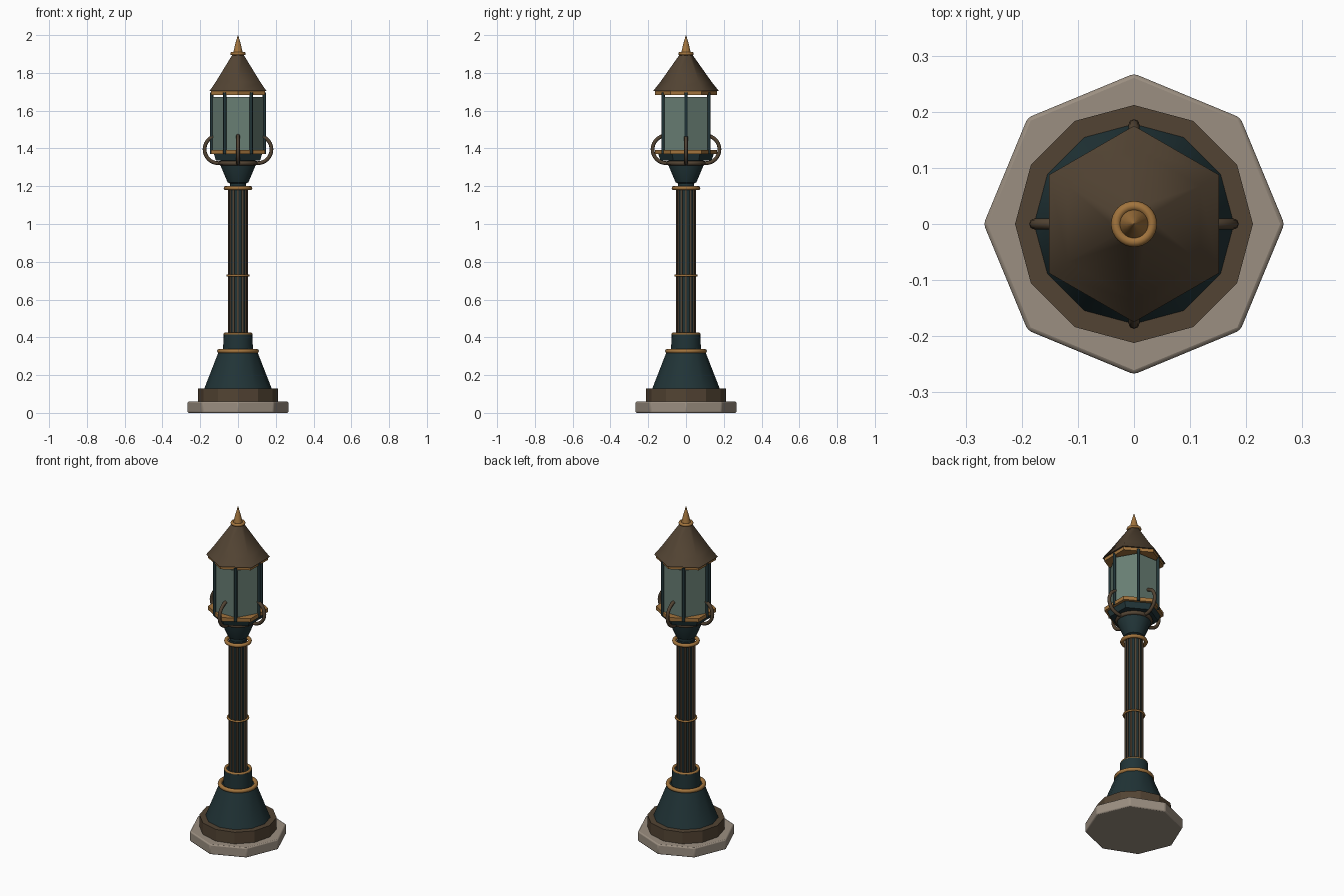
import bpy
import bmesh
import math

if "Cube" in bpy.data.objects:
    bpy.data.objects.remove(bpy.data.objects["Cube"])


def material(name, rgb):
    m = bpy.data.materials.new(name)
    m.diffuse_color = (*rgb, 1)
    m.use_nodes = True
    m.node_tree.nodes["Principled BSDF"].inputs["Base Color"].default_value = m.diffuse_color
    return m


STONE = material("warm_stone", (0.33, 0.275, 0.22))
BRONZE = material("dark_bronze", (0.085, 0.057, 0.033))
TEAL = material("dark_teal_iron", (0.015, 0.034, 0.038))
GOLD = material("aged_gold", (0.36, 0.175, 0.047))
GLASS = material("green_glass", (0.14, 0.21, 0.175))


def finish(bm, name, mat, angle):
    bmesh.ops.recalc_face_normals(bm, faces=bm.faces)
    me = bpy.data.meshes.new(name)
    bm.to_mesh(me)
    bm.free()
    me.materials.append(mat)
    ob = bpy.data.objects.new(name, me)
    bpy.context.collection.objects.link(ob)
    if angle:
        bpy.ops.object.select_all(action='DESELECT')
        ob.select_set(True)
        bpy.context.view_layer.objects.active = ob
        bpy.ops.object.shade_smooth_by_angle(angle=math.radians(angle))
    return ob


def lathe(name, mat, profile, sides, start=0, angle=40, at=(0, 0)):
    """Closed solid from (radius, z) pairs, bottom to top."""
    bm = bmesh.new()
    rings = []
    for r, z in profile:
        rings.append([bm.verts.new((
            at[0] + r * math.cos(math.radians(start) + math.tau * i / sides),
            at[1] + r * math.sin(math.radians(start) + math.tau * i / sides), z))
            for i in range(sides)])
    for a, b in zip(rings, rings[1:]):
        for i in range(sides):
            j = (i + 1) % sides
            bm.faces.new((a[i], a[j], b[j], b[i]))
    bm.faces.new(rings[0])
    bm.faces.new(rings[-1])
    return finish(bm, name, mat, angle)


def tube(name, mat, centres, closed, radius, sides=8):
    """Round tube along (outward, z, heading, spin) stations."""
    bm = bmesh.new()
    rings = []
    for c, u, v in centres:
        rings.append([bm.verts.new([
            c[k] + radius * (math.cos(math.tau * i / sides) * u[k]
                             + math.sin(math.tau * i / sides) * v[k])
            for k in range(3)]) for i in range(sides)])
    pairs = list(zip(rings, rings[1:]))
    if closed:
        pairs.append((rings[-1], rings[0]))
    for a, b in pairs:
        for i in range(sides):
            j = (i + 1) % sides
            bm.faces.new((a[i], a[j], b[j], b[i]))
    if not closed:
        bm.faces.new(rings[0])
        bm.faces.new(rings[-1])
    return finish(bm, name, mat, 60)


def ring(name, mat, z, major, minor, segments=32):
    stations = []
    for i in range(segments):
        c, s = math.cos(math.tau * i / segments), math.sin(math.tau * i / segments)
        stations.append(((major * c, major * s, z), (c, s, 0), (0, 0, 1)))
    tube(name, mat, stations, True, minor)


# Stepped base
slab = lathe("stone_slab", STONE, [(0.268, 0), (0.268, 0.06)], 8, angle=30)
bevel = slab.modifiers.new("soft_edges", 'BEVEL')
bevel.width = 0.007
bevel.segments = 2
lathe("bronze_plinth", BRONZE, [(0.212, 0.055), (0.212, 0.13)], 12, angle=0)
lathe("flared_base", TEAL, [(0.178, 0.13), (0.102, 0.325)], 12)
ring("base_ring", GOLD, 0.327, 0.099, 0.012)
lathe("base_collar", TEAL, [(0.079, 0.32), (0.077, 0.415)], 20)
ring("collar_ring", GOLD, 0.417, 0.069, 0.008)

# Ribbed column
lathe("column_core", TEAL, [(0.046, 0.4), (0.046, 1.2)], 24)
for i in range(12):
    a = math.tau * i / 12
    lathe("column_rib", BRONZE, [(0.006, 0.41), (0.006, 1.19)], 8,
          angle=60, at=(0.047 * math.cos(a), 0.047 * math.sin(a)))
ring("column_middle_ring", GOLD, 0.727, 0.056, 0.006)
ring("column_top_ring", GOLD, 1.19, 0.065, 0.011)

# Cup carrying the lantern
lathe("lantern_cup", TEAL, [(0.043, 1.19), (0.043, 1.215), (0.055, 1.22),
                            (0.093, 1.31), (0.093, 1.345)], 16)
ring("cup_ring", BRONZE, 1.322, 0.092, 0.012)
lathe("lantern_floor", TEAL, [(0.135, 1.335), (0.148, 1.375)], 6, start=30, angle=0)
lathe("lower_band", GOLD, [(0.165, 1.37), (0.165, 1.392)], 6, start=30, angle=0)

# Glass and corner posts
lathe("glass_panes", GLASS, [(0.138, 1.38), (0.138, 1.673)], 6, angle=0)
for i in range(6):
    a = math.tau * i / 6
    lathe("corner_post", TEAL, [(0.009, 1.37), (0.009, 1.695)], 8, angle=60,
          at=(0.14 * math.cos(a), 0.14 * math.sin(a)))

# Curved brackets on four sides
for side in range(4):
    h = math.tau * side / 4
    d, w = (math.cos(h), math.sin(h), 0), (-math.sin(h), math.cos(h), 0)
    stations = []
    for i in range(21):
        t = math.radians(-115 + 230 * i / 20)
        out = 0.104 + 0.073 * math.cos(t)
        stations.append((
            (d[0] * out, d[1] * out, 1.395 + 0.073 * math.sin(t)),
            (d[0] * math.cos(t), d[1] * math.cos(t), math.sin(t)), w))
    tube("scroll_bracket", BRONZE, stations, False, 0.010)

# Roof and finial
lathe("upper_band", GOLD, [(0.165, 1.684), (0.165, 1.707)], 6, start=30, angle=0)
lathe("roof", BRONZE, [(0.175, 1.703), (0.136, 1.752), (0.028, 1.905)], 6,
      start=30, angle=55)
ring("finial_ring", GOLD, 1.902, 0.032, 0.009)
lathe("finial_spike", GOLD, [(0.027, 1.9), (0.014, 1.955), (0.001, 2.0)], 16)
